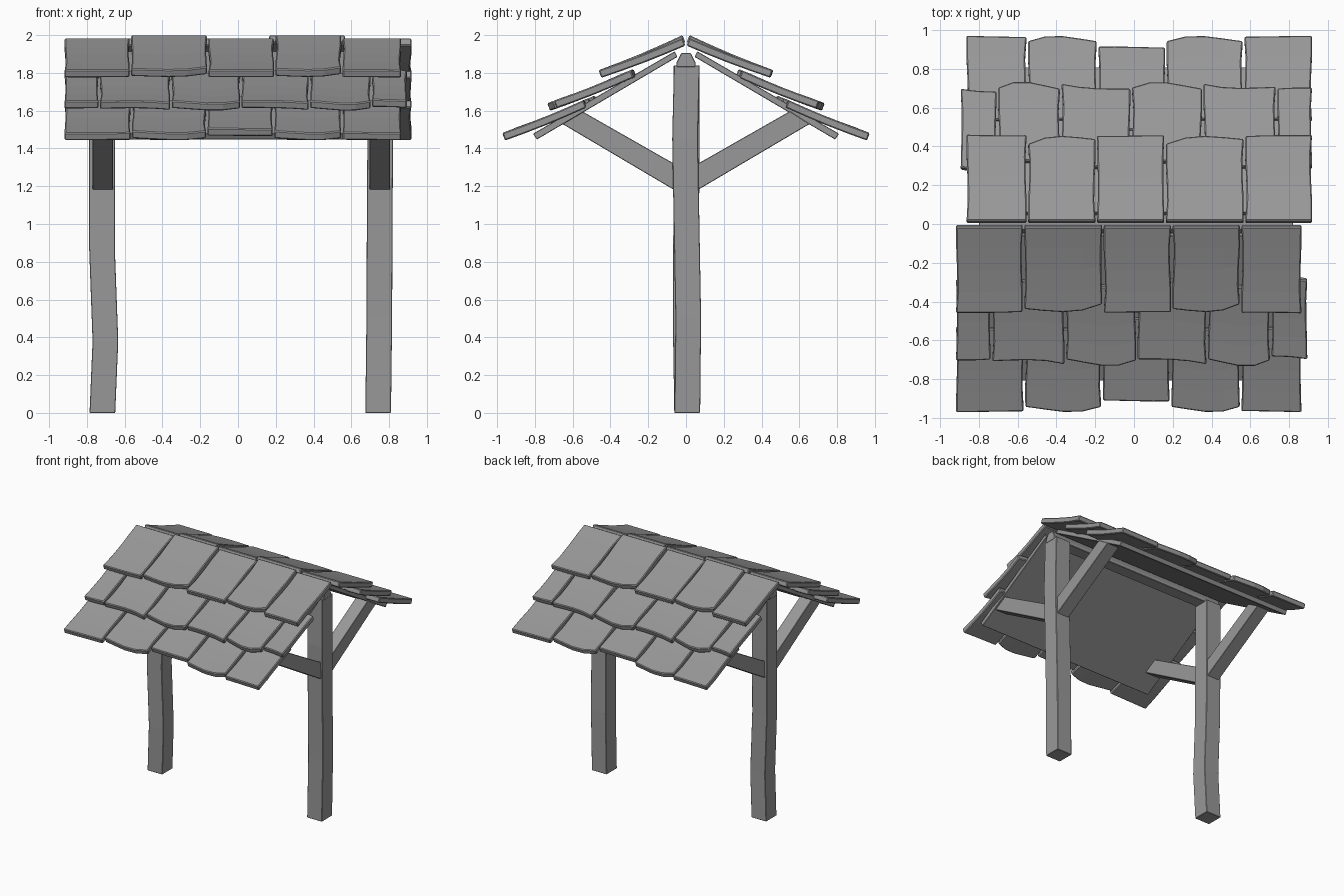
import bpy, bmesh, math, random
from mathutils import Matrix

if "Cube" in bpy.data.objects:
    bpy.data.objects.remove(bpy.data.objects["Cube"])

random.seed(4)
wood = bpy.data.materials.new("grey_wood")
wood.diffuse_color = (0.315, 0.315, 0.315, 1)
wood.use_nodes = True
wood.node_tree.nodes["Principled BSDF"].inputs["Base Color"].default_value = wood.diffuse_color


def finish(bm, name, bevel=0.006):
    bmesh.ops.recalc_face_normals(bm, faces=bm.faces)
    me = bpy.data.meshes.new(name)
    bm.to_mesh(me)
    bm.free()
    me.materials.append(wood)
    ob = bpy.data.objects.new(name, me)
    bpy.context.collection.objects.link(ob)
    if bevel:
        m = ob.modifiers.new("edge_wear", 'BEVEL')
        m.width, m.segments = bevel, 1
        m.limit_method, m.angle_limit = 'ANGLE', math.radians(40)
    return ob


def loft(name, rings, bevel=0.003):
    """Skin a list of equal-length point rings and cap both ends."""
    bm = bmesh.new()
    vs = [[bm.verts.new(p) for p in r] for r in rings]
    n = len(vs[0])
    for a, b in zip(vs, vs[1:]):
        for i in range(n):
            j = (i + 1) % n
            bm.faces.new((a[i], a[j], b[j], b[i]))
    bm.faces.new(vs[0])
    bm.faces.new(vs[-1])
    return finish(bm, name, bevel)


def prism_x(name, profile, x0, x1, bevel=0.003):
    return loft(name, [[(x, y, z) for y, z in profile] for x in (x0, x1)], bevel)


# Slightly crooked posts: (z, x centre, y centre)
def post(name, path):
    h = 0.068
    loft(name, [[(x - h, y - h, z), (x + h, y - h, z), (x + h, y + h, z), (x - h, y + h, z)]
                for z, x, y in path])


post("left_post", [(0, -0.718, 0.006), (0.38, -0.702, 0.0), (0.87, -0.72, 0.0),
                   (1.42, -0.72, 0.004), (1.84, -0.72, 0.003)])
post("right_post", [(0, 0.742, 0.007), (0.5, 0.748, 0.012), (1.0, 0.75, 0.003),
                    (1.45, 0.753, -0.005), (1.84, 0.75, 0.004)])

# Ridge beam under the tiles
prism_x("ridge_beam", [(-0.05, 1.83), (0.05, 1.83), (0.05, 1.855), (0.025, 1.905),
                       (-0.025, 1.905), (-0.05, 1.855)], -0.80, 0.82)

# Diagonal braces and roof boards, both sides
for s, side in ((-1, "front"), (1, "back")):
    brace = [(s * y, z) for y, z in ((0.02, 1.155), (0.655, 1.53), (0.55, 1.597), (0.02, 1.295))]
    prism_x(f"left_{side}_brace", brace, -0.77, -0.661)
    prism_x(f"right_{side}_brace", brace, 0.697, 0.806)
    board = [(s * y, z) for y, z in ((0.045, 1.885), (0.79, 1.447), (0.81, 1.478), (0.06, 1.914))]
    prism_x(f"{side}_roof_board", board, -0.80 if s < 0 else -0.82, 0.82 if s < 0 else 0.80)


# One warped roof tile, sloping down toward -y
def tile(name, x0, x1, start, end, ends, lift):
    (ya, za), (yb, zb) = start, end
    nu, nv, th = 4, 4, 0.04
    slope = (zb - za) / (yb - ya)
    el, em, er = ends
    skew = random.uniform(-0.005, 0.005)
    bm = bmesh.new()
    grid = {}
    for k in (0, 1):
        for i in range(nu + 1):
            u = i / nu
            w = u ** 1.4
            # quadratic through left, middle and right lower-edge points
            ye = el * (1 - w) * (1 - 2 * w) + 4 * em * w * (1 - w) + er * w * (2 * w - 1)
            ys = ya + (0.0 if ya < 0.1 else ye - yb)
            for j in range(nv + 1):
                v = j / nv
                y = ys + (ye - ys) * v
                bow = math.sin(math.pi * v)
                x = x0 + (x1 - x0) * u - 0.010 * (u - 0.5) * bow + skew * math.sin(2 * math.pi * v)
                z = za + (y - ya) * slope - 0.006 * bow + lift * (1 - v)
                grid[k, i, j] = bm.verts.new((x, -(y - k * th * 0.37), z - k * th))
    for k in (0, 1):
        for i in range(nu):
            for j in range(nv):
                bm.faces.new([grid[k, i + a, j + b] for a, b in ((0, 0), (1, 0), (1, 1), (0, 1))])
    for i in range(nu):
        for j in (0, nv):
            bm.faces.new((grid[0, i, j], grid[0, i + 1, j], grid[1, i + 1, j], grid[1, i, j]))
    for j in range(nv):
        for i in (0, nu):
            bm.faces.new((grid[0, i, j], grid[0, i, j + 1], grid[1, i, j + 1], grid[1, i, j]))
    return finish(bm, name)


# Rows: start (y, z), end (y, z), tile joints in x, lower edge (left, middle, right)
rows = [
    ("upper", (0.018, 1.984), (0.46, 1.815), [-0.922, -0.57, -0.16, 0.195, 0.55, 0.868],
     [(.46, .46, .455), (.44, .455, .415), (.46, .457, .457), (.44, .455, .415), (.46, .46, .463)]),
    ("middle", (0.305, 1.81), (0.712, 1.648), [-0.922, -0.735, -0.355, 0.015, 0.378, 0.705, 0.898],
     [(.705, .705, .70), (.71, .705, .725), (.70, .735, .705), (.70, .705, .725), (.70, .737, .705),
      (.685, .69, .70)]),
    ("lower", (0.54, 1.657), (0.97, 1.483), [-0.922, -0.565, -0.165, 0.188, 0.55, 0.868],
     [(.973, .97, .968), (.945, .973, .945), (.912, .917, .917), (.945, .973, .945), (.967, .97, .973)]),
]
for row, start, end, xs, edges in rows:
    for n, e in enumerate(edges):
        for side in ("front", "back"):
            lift = 0.016 if row == "upper" and n % 2 else 0.0
            ob = tile(f"{side}_{row}_tile_{n + 1}", xs[n] + 0.004, xs[n + 1] - 0.004, start, end, e, lift)
            if side == "back":
                ob.data.transform(Matrix.Rotation(math.pi, 4, 'Z'))
